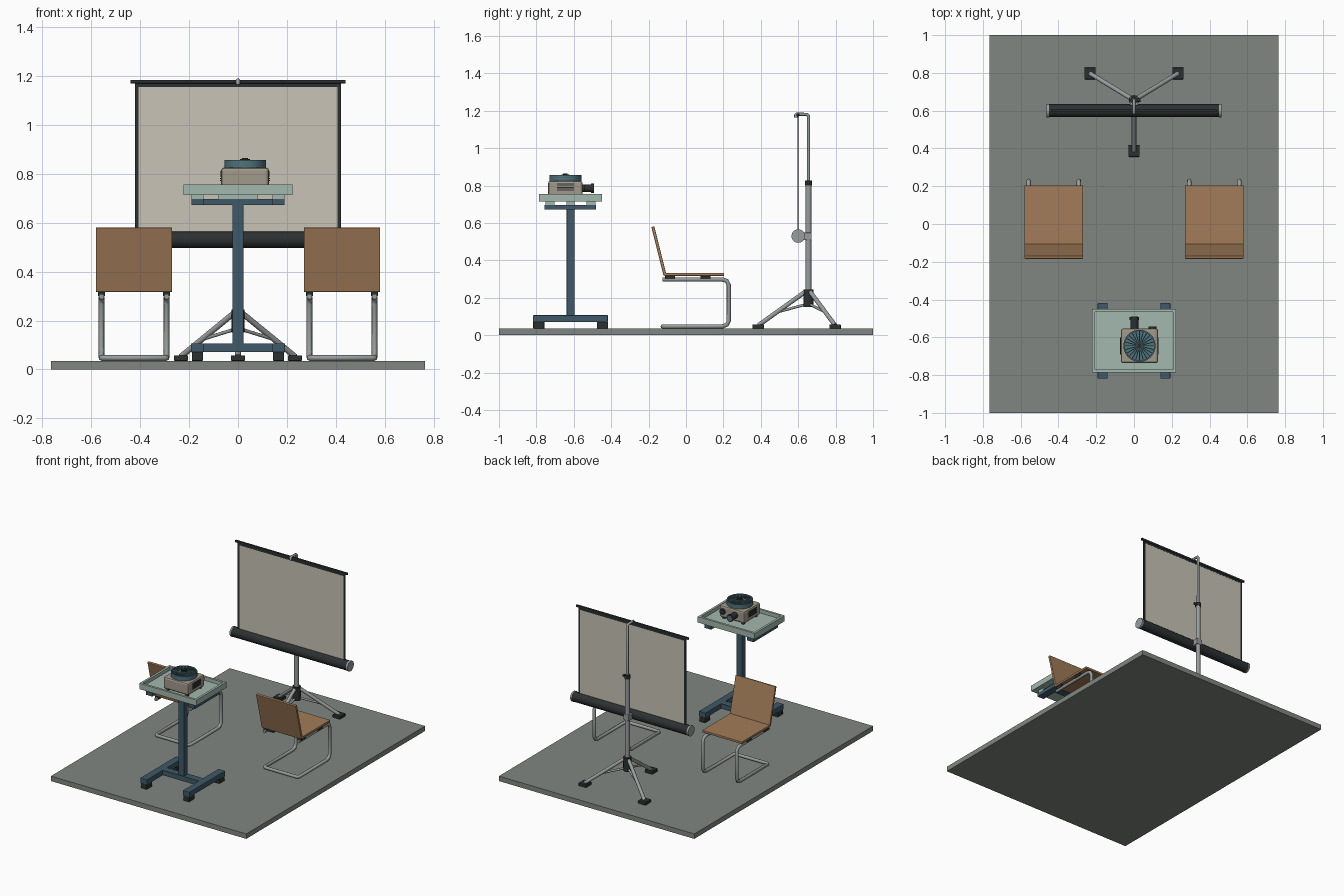
import bpy, bmesh, math
from mathutils import Vector

if "Cube" in bpy.data.objects:
    bpy.data.objects.remove(bpy.data.objects["Cube"])


def material(name, rgb):
    m = bpy.data.materials.new(name)
    m.diffuse_color = (*rgb, 1)
    m.use_nodes = True
    m.node_tree.nodes["Principled BSDF"].inputs["Base Color"].default_value = m.diffuse_color
    return m


FLOOR = material("floor_grey", (0.22, 0.24, 0.22))
WOOD = material("wood", (0.36, 0.20, 0.10))
BLUE = material("blue_paint", (0.05, 0.10, 0.14))
TRAY = material("pale_green", (0.37, 0.48, 0.43))
BODY = material("warm_grey", (0.36, 0.32, 0.26))
TEAL = material("teal", (0.08, 0.17, 0.20))
CLOTH = material("screen_cloth", (0.58, 0.55, 0.47))
DARK = material("dark", (0.025, 0.03, 0.03))
METAL = material("metal", (0.32, 0.34, 0.34))


def finish(name, bm, mat):
    mesh = bpy.data.meshes.new(name)
    bmesh.ops.recalc_face_normals(bm, faces=bm.faces)
    bm.to_mesh(mesh)
    bm.free()
    ob = bpy.data.objects.new(name, mesh)
    bpy.context.collection.objects.link(ob)
    mesh.materials.append(mat)
    return ob


def smooth(ob):
    bpy.ops.object.select_all(action='DESELECT')
    ob.select_set(True)
    bpy.context.view_layer.objects.active = ob
    bpy.ops.object.shade_smooth_by_angle(angle=math.radians(40))


def box(name, x, y, z, mat, bevel=0):
    """Box from (min, max) ranges."""
    bm = bmesh.new()
    bmesh.ops.create_cube(bm, size=1)
    for v in bm.verts:
        v.co = Vector([(r[0] + r[1]) / 2 + c * (r[1] - r[0]) for r, c in zip((x, y, z), v.co)])
    ob = finish(name, bm, mat)
    if bevel:
        b = ob.modifiers.new("bevel", 'BEVEL')
        b.width, b.segments = bevel, 2
    return ob


def cyl(name, a, b, r, mat, sides=24):
    """Cylinder from point a to point b."""
    a, b = Vector(a), Vector(b)
    bm = bmesh.new()
    bmesh.ops.create_cone(bm, cap_ends=True, segments=sides, radius1=r, radius2=r, depth=(b - a).length)
    bm.transform((b - a).to_track_quat('Z', 'Y').to_matrix().to_4x4())
    bmesh.ops.translate(bm, vec=(a + b) / 2, verts=bm.verts)
    ob = finish(name, bm, mat)
    smooth(ob)
    return ob


def tube(name, pts, r, mat):
    """Round tube along a polyline."""
    cu = bpy.data.curves.new(name, 'CURVE')
    cu.dimensions = '3D'
    cu.bevel_depth, cu.bevel_resolution, cu.use_fill_caps = r, 2, True
    sp = cu.splines.new('POLY')
    sp.points.add(len(pts) - 1)
    for p, c in zip(sp.points, pts):
        p.co = (*c, 1)
    ob = bpy.data.objects.new(name, cu)
    bpy.context.collection.objects.link(ob)
    cu.materials.append(mat)
    bpy.ops.object.select_all(action='DESELECT')
    ob.select_set(True)
    bpy.context.view_layer.objects.active = ob
    bpy.ops.object.convert(target='MESH')


def ring(name, c, r0, r1, h, mat, n=48):
    """Hollow cylinder standing on point c."""
    bm = bmesh.new()
    prof = [(r0, 0), (r1, 0), (r1, h), (r0, h)]
    vs = [[bm.verts.new((c[0] + r * math.cos(t), c[1] + r * math.sin(t), c[2] + z)) for r, z in prof]
          for t in (i * math.tau / n for i in range(n))]
    for i in range(n):
        for j in range(4):
            k, m = (i + 1) % n, (j + 1) % 4
            bm.faces.new((vs[i][j], vs[k][j], vs[k][m], vs[i][m]))
    smooth(finish(name, bm, mat))


# Floor
box("floor", (-0.765, 0.765), (-1, 1), (0, 0.035), FLOOR)

# Projector stand
SY = -0.617
box("stand_post", (-0.023, 0.023), (SY - 0.021, SY + 0.021), (0.09, 0.68), BLUE, 0.004)
box("base_crossbar", (-0.165, 0.165), (SY - 0.025, SY + 0.025), (0.072, 0.107), BLUE)
box("support_crossbar", (-0.165, 0.165), (SY - 0.025, SY + 0.025), (0.672, 0.697), BLUE)
for s in (-1, 1):
    x = s * 0.166
    box("base_runner", (x - 0.026, x + 0.026), (-0.818, -0.418), (0.07, 0.107), BLUE, 0.003)
    box("support_arm", (x - 0.025, x + 0.025), (-0.757, -0.482), (0.672, 0.697), BLUE)
    for t in (-1, 1):
        y = SY + t * 0.17
        box("stand_foot", (x - 0.023, x + 0.023), (y - 0.03, y + 0.03), (0.035, 0.072), DARK, 0.003)
        y = SY + t * 0.11
        box("tray_spacer", (x - 0.024, x + 0.024), (y - 0.024, y + 0.024), (0.695, 0.717), TRAY)
box("tray_spacer", (-0.08, 0.08), (SY - 0.022, SY + 0.022), (0.695, 0.717), TRAY)

# Tray with raised rim
box("tray_floor", (-0.22, 0.22), (-0.782, -0.452), (0.714, 0.73), TRAY)
for s in (-1, 1):
    x, y = s * 0.215, SY + s * 0.16
    box("tray_side_rim", (x - 0.008, x + 0.008), (-0.785, -0.449), (0.714, 0.755), TRAY)
    box("tray_end_rim", (-0.222, 0.222), (y - 0.008, y + 0.008), (0.714, 0.755), TRAY)

# Projector body
PX, PY = 0.029, -0.645
box("projector_body", (-0.069, 0.127), (-0.737, -0.553), (0.741, 0.825), BODY, 0.012)
for s in (-1, 1):
    for t in (-1, 1):
        cyl("projector_foot", (PX + s * 0.075, PY + t * 0.07, 0.73), (PX + s * 0.075, PY + t * 0.07, 0.745), 0.012, DARK, 16)
    for i in range(5):
        x, z = PX + s * 0.099, 0.77 + i * 0.009
        box("side_vent", (x - 0.003, x + 0.003), (-0.69, -0.6), (z, z + 0.004), DARK)
cyl("lens_barrel", (0.002, -0.56, 0.786), (0.002, -0.505, 0.786), 0.021, DARK)
ring_y = -0.508
cyl("lens_rim", (0.002, ring_y, 0.786), (0.002, -0.492, 0.786), 0.025, DARK)
cyl("lens_glass", (0.002, -0.493, 0.786), (0.002, -0.491, 0.786), 0.018, TEAL)
cyl("focus_knob", (0.098, -0.56, 0.786), (0.098, -0.542, 0.786), 0.02, DARK)

# Slide carousel
cyl("carousel_floor", (PX, PY, 0.823), (PX, PY, 0.833), 0.083, TEAL, 48)
ring("carousel_wall", (PX, PY, 0.825), 0.078, 0.085, 0.031, TEAL)
cyl("carousel_hub", (PX, PY, 0.83), (PX, PY, 0.857), 0.024, TEAL)
ring("carousel_hub_ring", (PX, PY, 0.85), 0.015, 0.021, 0.010, DARK, 24)
cyl("carousel_cap", (PX, PY, 0.85), (PX, PY, 0.865), 0.012, DARK)
for i in range(24):
    fin = box("slide_divider", (0.022, 0.08), (-0.0022, 0.0022), (0.83, 0.853), TEAL)
    fin.location = (PX, PY, 0)
    fin.rotation_euler.z = i * math.tau / 24

# Cantilever chairs facing the screen
for s in (-1, 1):
    cx = s * 0.425
    side = [(-0.125, 0.298), (0.195, 0.298), (0.218, 0.29), (0.229, 0.268), (0.229, 0.077),
            (0.218, 0.056), (0.195, 0.047), (-0.115, 0.047), (-0.125, 0.047)]
    left = [(cx - 0.133, y, z) for y, z in side]
    right = [(cx + 0.133, y, z) for y, z in reversed(side)]
    left[-1] = (cx - 0.123, -0.125, 0.047)
    right[0] = (cx + 0.123, -0.125, 0.047)
    tube("chair_frame", left + right, 0.0115, METAL)
    box("seat", (cx - 0.156, cx + 0.156), (-0.115, 0.204), (0.317, 0.333), WOOD, 0.003)
    back = box("backrest", (cx - 0.156, cx + 0.156), (-0.008, 0.008), (0, 0.268), WOOD, 0.003)
    back.location = (0, -0.112, 0.32)
    back.rotation_euler.x = math.atan2(0.065, 0.26)
    for t in (-1, 1):
        x = cx + t * 0.133
        for y in (-0.085, 0.105):
            box("seat_mount", (x - 0.014, x + 0.014), (y - 0.027, y + 0.027), (0.3, 0.318), DARK)

# Projection screen
box("screen_cloth", (-0.412, 0.412), (0.597, 0.601), (0.54, 1.17), CLOTH)
box("screen_top_border", (-0.42, 0.42), (0.596, 0.602), (1.155, 1.175), DARK)
for s in (-1, 1):
    box("screen_side_border", (s * 0.4145 - 0.007, s * 0.4145 + 0.007), (0.596, 0.602), (0.54, 1.17), DARK)
    cyl("case_end_cap", (s * 0.45, 0.6, 0.53), (s * 0.462, 0.6, 0.53), 0.036, METAL, 32)
box("screen_top_bar", (-0.44, 0.44), (0.592, 0.606), (1.169, 1.184), DARK, 0.003)
cyl("screen_case", (-0.452, 0.6, 0.53), (0.452, 0.6, 0.53), 0.034, DARK, 32)

# Mast, hook and bracket
MY = 0.655
cyl("lower_mast", (0, MY, 0.16), (0, MY, 0.81), 0.0155, METAL)
tube("upper_mast_hook", [(0, MY, 0.78), (0, MY, 1.172), (0, MY - 0.008, 1.181), (0, 0.592, 1.181),
                         (0, 0.587, 1.177), (0, 0.587, 1.165)], 0.009, METAL)
cyl("mast_collar", (0, MY, 0.8), (0, MY, 0.826), 0.019, DARK)
cyl("collar_knob", (0.015, MY, 0.813), (0.034, MY, 0.813), 0.009, DARK, 16)
box("case_bracket", (-0.022, 0.022), (0.625, 0.672), (0.508, 0.548), METAL, 0.003)
cyl("tripod_hub", (0, MY, 0.15), (0, MY, 0.245), 0.027, DARK)

# Tripod legs, braces and feet
for fx, fy in ((0, 0.387), (-0.233, 0.797), (0.233, 0.797)):
    d = Vector((fx, fy - MY, 0))
    o = Vector((0, MY, 0))
    n = d.normalized()
    cyl("tripod_leg", o + n * 0.02 + Vector((0, 0, 0.23)), o + d + Vector((0, 0, 0.053)), 0.012, METAL, 12)
    cyl("leg_brace", o + n * 0.02 + Vector((0, 0, 0.163)), o + d * 0.6 + Vector((0, 0, 0.125)), 0.007, METAL, 12)
    box("tripod_foot", (fx - 0.029, fx + 0.029), (fy - 0.031, fy + 0.031), (0.035, 0.057), DARK, 0.003)
